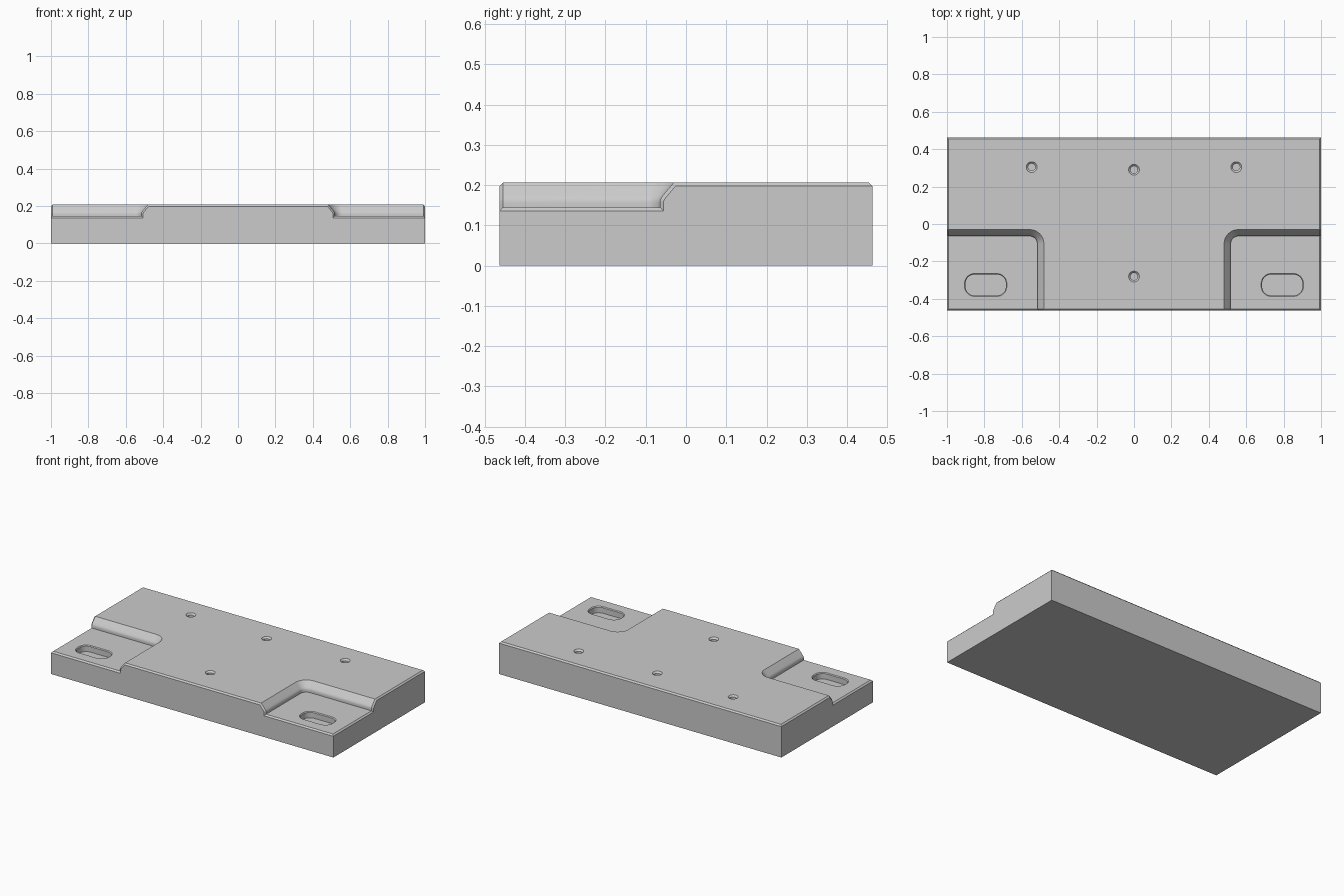
import bpy, bmesh, math

if "Cube" in bpy.data.objects:
    bpy.data.objects.remove(bpy.data.objects["Cube"])

HX, HY, TOP, FLOOR, CHAMFER = 1.0, 0.463, 0.207, 0.145, 0.009

grey = bpy.data.materials.new("machined grey")
grey.use_nodes = True
grey.diffuse_color = (0.6, 0.6, 0.6, 1)
grey.node_tree.nodes["Principled BSDF"].inputs["Base Color"].default_value = (0.6, 0.6, 0.6, 1)


def loft(name, rings):
    """Closed solid through rings of equal length, bottom to top."""
    bm = bmesh.new()
    loops = [[bm.verts.new(p) for p in ring] for ring in rings]
    n = len(loops[0])
    bm.faces.new(loops[0])
    bm.faces.new(loops[-1])
    for a, b in zip(loops, loops[1:]):
        for i in range(n):
            j = (i + 1) % n
            bm.faces.new((a[i], a[j], b[j], b[i]))
    bmesh.ops.recalc_face_normals(bm, faces=bm.faces)
    mesh = bpy.data.meshes.new(name)
    bm.to_mesh(mesh)
    bm.free()
    obj = bpy.data.objects.new(name, mesh)
    bpy.context.collection.objects.link(obj)
    return obj


def rounded_ring(cx, cy, hx, hy, r, z, steps=10):
    """Rounded rectangle; a full circle when hx = hy = r."""
    pts = []
    for q, (sx, sy) in enumerate(((1, 1), (-1, 1), (-1, -1), (1, -1))):
        for i in range(steps):
            a = math.pi / 2 * (q + (i + 0.5) / steps)
            pts.append((cx + sx * (hx - r) + r * math.cos(a),
                        cy + sy * (hy - r) + r * math.sin(a), z))
    return pts


def cut(target, cutters):
    for c in cutters:
        m = target.modifiers.new("cut", 'BOOLEAN')
        m.operation, m.solver, m.object = 'DIFFERENCE', 'EXACT', c
    bpy.context.view_layer.update()
    deps = bpy.context.evaluated_depsgraph_get()
    mesh = bpy.data.meshes.new_from_object(target.evaluated_get(deps))
    target.modifiers.clear()
    target.data = mesh
    for c in cutters:
        bpy.data.objects.remove(c)


# Plate
outline = [(-HX, -HY), (HX, -HY), (HX, HY), (-HX, HY)]
plate = loft("base_plate", [[(x, y, z) for x, y in outline] for z in (0, TOP)])

# Front corner pockets: upright wall, blended into a sloped lip
wall = [(0.035, FLOOR), (0.035, 0.157), (0.034, 0.163), (0.0315, 0.169),
        (0.027, 0.175), (0, TOP), (-0.02, TOP + 0.024)]


def pocket_ring(side, d, z, r=0.075):
    x0, y0 = 0.482, -0.03
    pts = [(1.3, -0.8), (1.3, y0 - d)]
    for i in range(13):
        a = math.pi / 2 * (1 + i / 12)
        pts.append((x0 + r + (r - d) * math.cos(a), y0 - r + (r - d) * math.sin(a)))
    pts.append((x0 + d, -0.8))
    return [(side * x, y, z) for x, y in pts]


cut(plate, [loft("pocket_cutter", [pocket_ring(s, d, z) for d, z in wall])
            for s in (-1, 1)])

# Chamfer wherever the upper surface meets the outer sides
bm = bmesh.new()
bm.from_mesh(plate.data)
bmesh.ops.remove_doubles(bm, verts=bm.verts, dist=1e-5)
bm.normal_update()


def is_side(f):
    n = f.normal
    c = f.calc_center_median()
    return (abs(n.x) > 0.99 and abs(c.x) > HX - 1e-3) or (abs(n.y) > 0.99 and abs(c.y) > HY - 1e-3)


rim = [e for e in bm.edges if len(e.link_faces) == 2
       and sum(is_side(f) for f in e.link_faces) == 1
       and min(v.co.z for v in e.verts) > 0.1]
bmesh.ops.bevel(bm, geom=rim, offset=CHAMFER, offset_type='OFFSET',
                segments=1, profile=0.5, affect='EDGES', clamp_overlap=True)
bm.to_mesh(plate.data)
bm.free()

# Slots in the pocket floors and countersunk holes in the raised deck
cutters = []
for s in (-1, 1):
    cutters.append(loft("slot_cutter", [
        rounded_ring(s * 0.793, -0.326, 0.108 + g, 0.056 + g, 0.048 + g, z)
        for g, z in ((0, FLOOR - 0.04), (0, FLOOR - 0.005), (0.01, FLOOR + 0.005))]))
for x, y in ((-0.547, 0.304), (0.547, 0.304), (0, 0.29), (0, -0.281)):
    cutters.append(loft("hole_cutter", [
        rounded_ring(x, y, r, r, r, z, 6)
        for r, z in ((0.019, TOP - 0.06), (0.019, TOP - 0.01), (0.039, TOP + 0.01))]))
cut(plate, cutters)

# Finish
plate.data.materials.clear()
plate.data.materials.append(grey)
bpy.context.view_layer.objects.active = plate
plate.select_set(True)
bpy.ops.object.shade_smooth_by_angle(angle=math.radians(30))
